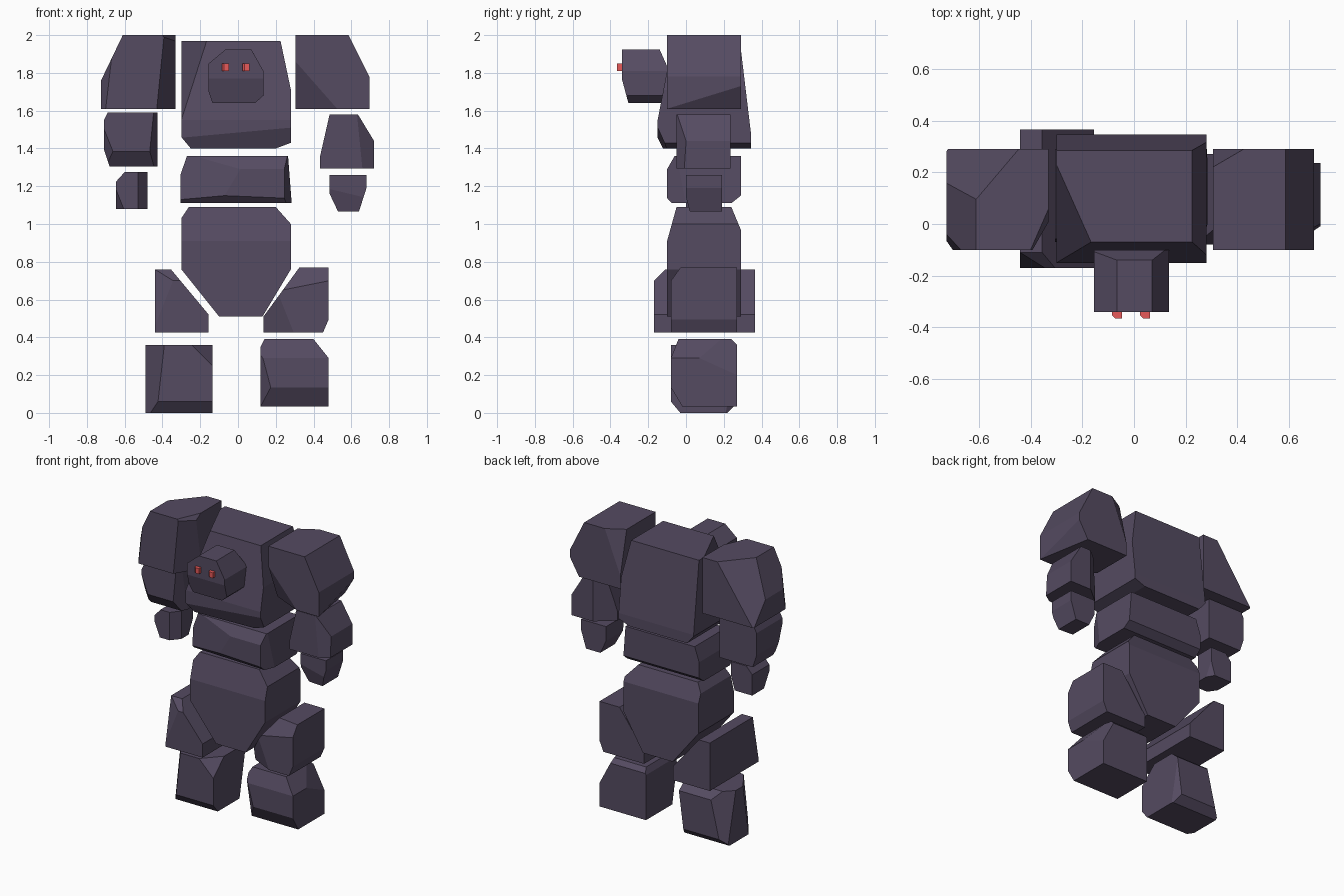
import bpy, bmesh
from mathutils import Vector


def material(name, rgb):
    m = bpy.data.materials.new(name)
    m.diffuse_color = (*rgb, 1)
    return m


STONE = material("dark_stone", (0.09, 0.07, 0.12))
GLOW = material("red_glow", (0.8, 0.1, 0.1))


def rock(name, x, y, z, cuts=(), mat=STONE):
    """Block with chipped corners. Each cut gives signed distances from a corner
    (sign picks the corner, 0 keeps the cut parallel to that axis)."""
    lo, hi = Vector((x[0], y[0], z[0])), Vector((x[1], y[1], z[1]))
    mid = (lo + hi) / 2
    bm = bmesh.new()
    bmesh.ops.create_cube(bm, size=1)
    bmesh.ops.scale(bm, vec=hi - lo, verts=bm.verts)
    bmesh.ops.translate(bm, vec=mid, verts=bm.verts)
    for c in cuts:
        corner = Vector([hi[i] if c[i] > 0 else lo[i] for i in range(3)])
        normal = Vector([1 / v if v else 0 for v in c])
        axis = next(i for i in range(3) if c[i])
        point = corner.copy()
        point[axis] -= c[axis]
        res = bmesh.ops.bisect_plane(bm, geom=bm.verts[:] + bm.edges[:] + bm.faces[:],
                                     plane_co=point, plane_no=normal.normalized(), clear_outer=True)
        rim = [e for e in res["geom_cut"] if isinstance(e, bmesh.types.BMEdge)]
        if rim:
            bmesh.ops.contextual_create(bm, geom=rim)
    bmesh.ops.recalc_face_normals(bm, faces=bm.faces)
    me = bpy.data.meshes.new(name)
    bm.to_mesh(me)
    bm.free()
    me.materials.append(mat)
    ob = bpy.data.objects.new(name, me)
    bpy.context.collection.objects.link(ob)


# Torso
rock("chest", (-.30, .28), (-.15, .345), (1.40, 1.97),
     [(.055, 0, .26), (0, .06, .5), (0, -.08, .42), (-.17, -.38, .42),
      (1.2, -.05, -.11), (-.05, 0, -.06), (.08, 0, -.03)])
rock("waist", (-.305, .285), (-.10, .29), (1.11, 1.36),
     [(-.035, 0, .10), (.02, 0, .26), (.04, -.10, 0), (-1.2, -.05, -.05),
      (-.36, -.05, .6), (0, -.04, .07), (0, .05, -.04)])
rock("pelvis", (-.30, .28), (-.10, .29), (.51, 1.09),
     [(-.20, 0, -.25), (.15, 0, -.25), (-.04, 0, .06), (.08, 0, .09),
      (0, -.05, .18), (0, .05, .12)])

# Head and eyes
rock("head", (-.155, .135), (-.34, -.10), (1.64, 1.925),
     [(-.09, 0, .075), (.065, 0, .115), (.045, 0, -.04),
      (0, -.035, -.13), (0, .04, .09), (-.02, 0, -.06)])
for side, ex in (("left", -.066), ("right", .042)):
    rock(side + "_eye", (ex - .019, ex + .019), (-.365, -.325), (1.811, 1.849),
         [(-.012, -.012, 0)], GLOW)

# Shoulders
rock("left_shoulder", (-.725, -.33), (-.10, .29), (1.61, 2.0),
     [(-.115, 0, .24), (.10, -.17, -1), (.07, -.16, .1),
      (-.28, .33, .4), (-.07, -.10, .6)])
rock("right_shoulder", (.305, .695), (-.10, .29), (1.61, 2.0),
     [(.11, 0, .22), (-.22, -.10, -.25), (-.12, .07, .30), (.07, .39, -.12)])

# Arms
rock("left_arm", (-.71, -.425), (-.05, .235), (1.305, 1.59),
     [(-.02, 0, .04), (-.03, 0, -.09), (.05, -.10, -.5),
      (0, -.06, -.08), (-.08, -.07, -.2)])
rock("right_arm", (.435, .72), (-.05, .235), (1.295, 1.58),
     [(-.05, 0, .22), (.085, 0, .14), (.09, -.06, .9), (-.12, .10, 0)])

# Hands
rock("left_hand", (-.645, -.48), (0, .19), (1.08, 1.275),
     [(-.045, 0, .05), (.05, -.06, 0), (-.04, -.06, -.10), (.03, .05, -.10)])
rock("right_hand", (.485, .68), (0, .19), (1.065, 1.26),
     [(-.045, 0, -.095), (.04, 0, -.125), (-.5, -.03, -.12)])

# Thighs
rock("left_thigh", (-.44, -.155), (-.17, .365), (.425, .76),
     [(.20, 0, .24), (0, -.06, .06), (-.12, -.06, .30)])
rock("right_thigh", (.135, .48), (-.08, .27), (.425, .77),
     [(-.19, 0, .26), (.03, 0, -.07), (-.7, -.10, .14), (-.16, -.08, -.4)])

# Feet
rock("left_foot", (-.49, -.135), (-.08, .27), (0, .36),
     [(-.10, -.15, .9), (.11, -.12, .11), (0, -.05, -.06), (0, .05, -.05),
      (-.12, .12, .5), (.04, .06, -.3), (0, .06, .05)])
rock("right_foot", (.12, .48), (-.08, .27), (.035, .39),
     [(-.02, 0, .04), (.08, 0, .10), (0, -.06, -.10), (-.08, -.06, -.3),
      (0, -.04, .10), (.10, .42, .19), (0, .03, .03)])
